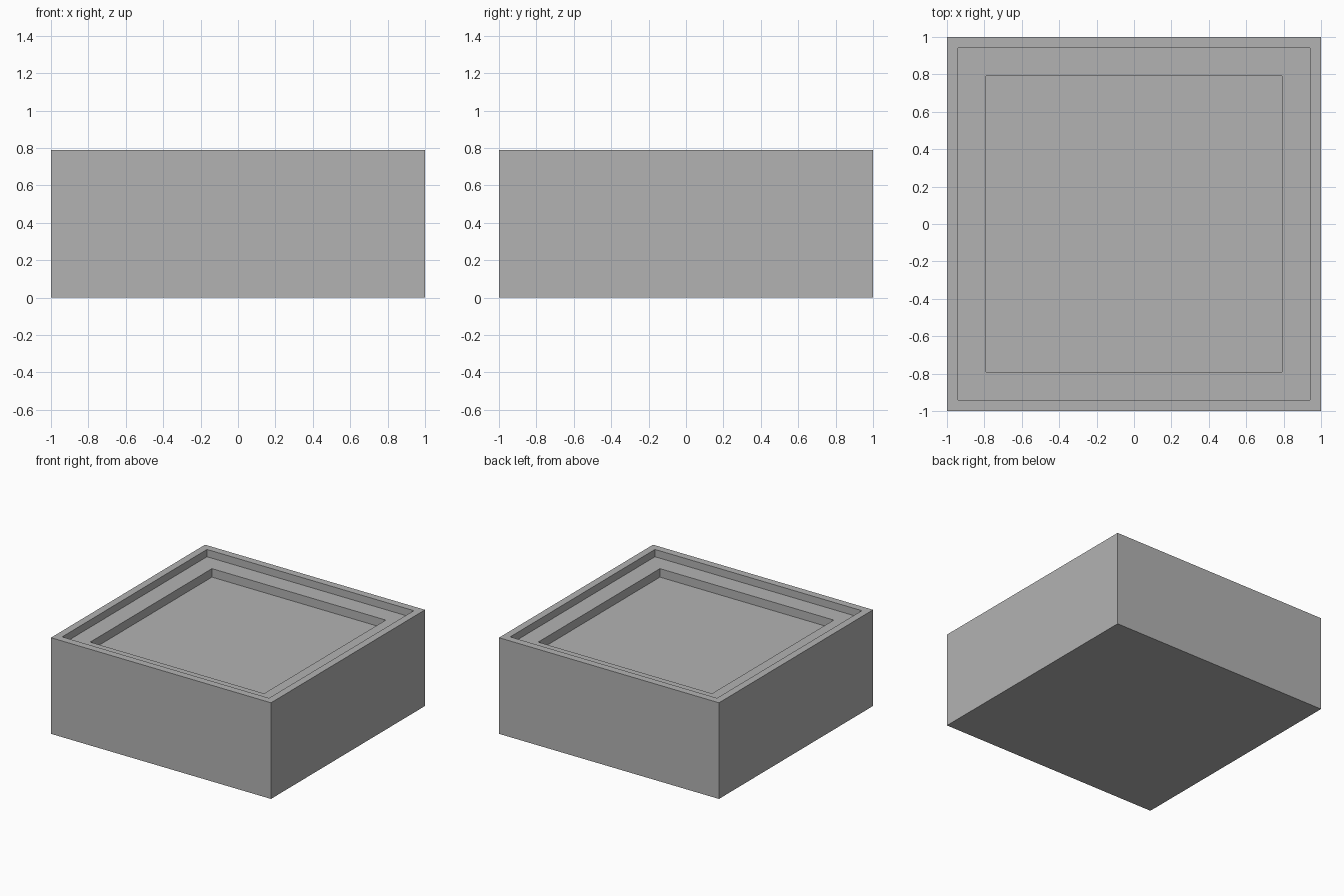
import bpy
import bmesh
from mathutils import Matrix, Vector

default_cube = bpy.data.objects.get("Cube")
if default_cube:
    bpy.data.objects.remove(default_cube, do_unlink=True)

HEIGHT = 0.79
# Half-width and floor height of each recess, outermost first
RECESSES = [(0.94, 0.73), (0.79, 0.66)]

# Plain grey material
grey = bpy.data.materials.new("plain_grey")
grey.use_nodes = True
colour = (0.45, 0.45, 0.45, 1)
grey.diffuse_color = colour
grey.node_tree.nodes["Principled BSDF"].inputs["Base Color"].default_value = colour

# Solid square block
bm = bmesh.new()
size = Matrix.Diagonal((2, 2, HEIGHT, 1))
lift = Matrix.Translation((0, 0, HEIGHT / 2))
bmesh.ops.create_cube(bm, size=1, matrix=lift @ size)
bm.normal_update()

# Stepped recess: inset the top face, then sink it
face = max(bm.faces, key=lambda f: f.calc_center_median().z)
half, level = 1, HEIGHT
for next_half, floor in RECESSES:
    bmesh.ops.inset_region(bm, faces=[face], thickness=half - next_half, use_even_offset=True)
    sunk = bmesh.ops.extrude_discrete_faces(bm, faces=[face])
    face = sunk["faces"][0]
    bmesh.ops.translate(bm, verts=face.verts, vec=Vector((0, 0, floor - level)))
    bm.normal_update()
    half, level = next_half, floor

bmesh.ops.recalc_face_normals(bm, faces=bm.faces)
mesh = bpy.data.meshes.new("recessed_block")
bm.to_mesh(mesh)
bm.free()
mesh.materials.append(grey)
block = bpy.data.objects.new("recessed_block", mesh)
bpy.context.collection.objects.link(block)
